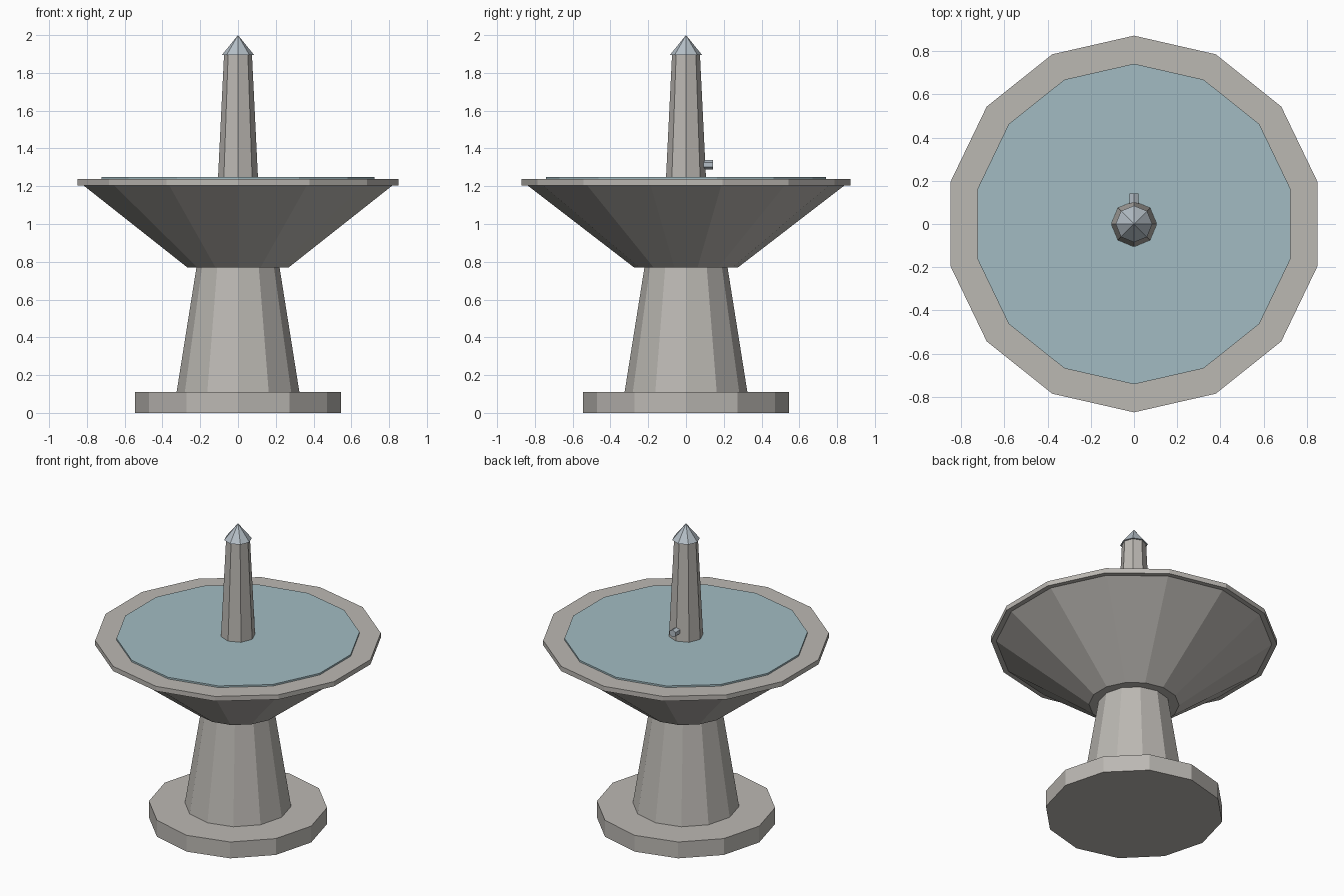
import bpy, math

if "Cube" in bpy.data.objects:
    bpy.data.objects.remove(bpy.data.objects["Cube"])


def material(name, rgb):
    m = bpy.data.materials.new(name)
    m.diffuse_color = (*rgb, 1)
    m.use_nodes = True
    m.node_tree.nodes["Principled BSDF"].inputs["Base Color"].default_value = m.diffuse_color
    return m


stone = material("stone", (0.50, 0.48, 0.45))
metal = material("metal", (0.46, 0.52, 0.57))
water = material("water", (0.36, 0.50, 0.54))


def frustum(name, sides, r1, r2, z1, z2, mat):
    bpy.ops.mesh.primitive_cone_add(vertices=sides, radius1=r1, radius2=r2,
                                    depth=z2 - z1, location=(0, 0, (z1 + z2) / 2))
    ob = bpy.context.object
    ob.name = name
    ob.data.materials.append(mat)
    return ob


# Foot and tapered pedestal
frustum("foot", 12, 0.545, 0.545, 0, 0.11, stone)
frustum("pedestal", 12, 0.325, 0.22, 0.11, 0.77, stone)

# Basin bowl, rim slab and water disc
frustum("basin", 14, 0.275, 0.84, 0.77, 1.205, stone)
frustum("rim", 14, 0.872, 0.872, 1.205, 1.237, stone)
frustum("water", 14, 0.742, 0.742, 1.235, 1.248, water)

# Central column with pointed cap
frustum("column", 8, 0.106, 0.074, 1.24, 1.895, stone)
frustum("column_cap", 8, 0.085, 0, 1.895, 2.0, metal)

# Small spout on the back of the column
spout = frustum("spout", 6, 0.025, 0.025, -0.03, 0.03, metal)
spout.location = (0, 0.112, 1.313)
spout.rotation_euler = (math.radians(90), 0, 0)
